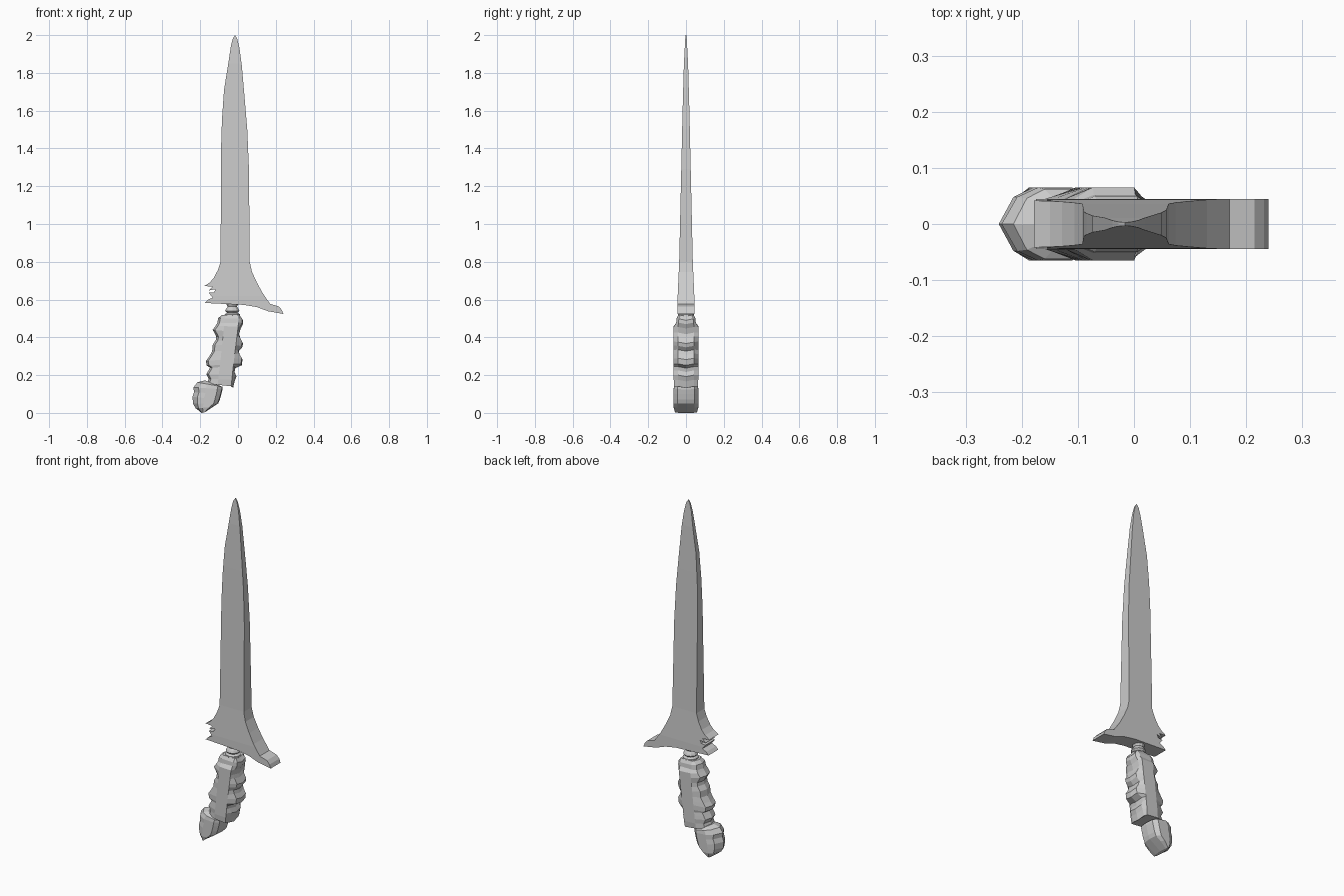
import bpy, bmesh
from mathutils import Vector


def finish(name, bm):
    bmesh.ops.recalc_face_normals(bm, faces=bm.faces)
    me = bpy.data.meshes.new(name)
    bm.to_mesh(me)
    bm.free()
    ob = bpy.data.objects.new(name, me)
    bpy.context.collection.objects.link(ob)
    return ob


def loft(name, rings):
    bm = bmesh.new()
    loops = [[bm.verts.new(p) for p in r] for r in rings]
    n = len(loops[0])
    for a, b in zip(loops, loops[1:]):
        for i in range(n):
            j = (i + 1) % n
            bm.faces.new((a[i], a[j], b[j], b[i]))
    bm.faces.new(loops[0])
    bm.faces.new(loops[-1])
    return finish(name, bm)


def lerp_table(t, table):
    for (a, va), (b, vb) in zip(table, table[1:]):
        if t <= b:
            return va + (vb - va) * max(0, (t - a) / (b - a))
    return table[-1][1]


# Blade with flared guard: flat outline, thickness tapering towards the tip
left = [(-.016, 2), (-.028, 1.98), (-.038, 1.94), (-.053, 1.84), (-.074, 1.71),
        (-.085, 1.55), (-.09, 1.39), (-.092, .80), (-.106, .757), (-.128, .715),
        (-.15, .69), (-.178, .672), (-.135, .668), (-.155, .648), (-.118, .655),
        (-.128, .638), (-.155, .636), (-.135, .61), (-.16, .598), (-.175, .582)]
right = [(.03, .572), (.10, .56), (.16, .538), (.24, .524), (.232, .545), (.215, .564),
         (.17, .577), (.13, .635), (.10, .69), (.074, .747), (.062, .80), (.058, 1.29),
         (.049, 1.5), (.034, 1.68), (.02, 1.84), (.008, 1.93), (-.004, 1.98)]
taper = [(.52, .045), (.62, .044), (.8, .036), (1.2, .027), (1.6, .018), (1.85, .011), (2, .003)]
bm = bmesh.new()
face = bm.faces.new([bm.verts.new((x, -1, z)) for x, z in left + right])
ext = bmesh.ops.extrude_face_region(bm, geom=[face], use_keep_orig=True)
for v in ext["geom"]:
    if isinstance(v, bmesh.types.BMVert):
        v.co.y = 1
bmesh.ops.triangulate(bm, faces=[f for f in bm.faces if len(f.verts) > 4])
for z in (.62, .8, 1, 1.2, 1.4, 1.6, 1.75, 1.85, 1.95):
    bmesh.ops.bisect_plane(bm, geom=bm.verts[:] + bm.edges[:] + bm.faces[:], dist=1e-5,
                           plane_co=Vector((0, 0, z)), plane_no=Vector((0, 0, 1)))
for v in bm.verts:
    v.co.y *= lerp_table(v.co.z, taper)
finish("blade", bm)


# Ten-sided section: pointed back, wide flat cheeks, blunt chevron front
def section(xl, zl, xr, zr, f1, f2, hy, edge, point, chevron=0):
    def z(x):
        return zl + (zr - zl) * (x - xl) / (xr - xl)
    half = [(xl + point, edge), (f1, hy), (f2, hy), (xr - .004, edge * .95)]
    pts = [(xl, 0, zl)] + [(x, -y, z(x)) for x, y in half]
    pts.append((xr, 0, zr + chevron))
    return pts + [(x, y, z(x)) for x, y in reversed(half)]


# Grip with finger ridges: back x, back z, front x, front z, half depth
grip = [(-.085, .518, .012, .518, .04), (-.105, .502, .026, .498, .05),
        (-.11, .475, .026, .478, .052), (-.118, .462, .014, .455, .065),
        (-.134, .44, .006, .425, .065), (-.115, .405, .012, .405, .065),
        (-.118, .385, .027, .375, .065), (-.134, .36, .022, .355, .065),
        (-.137, .325, .004, .335, .065), (-.155, .295, .01, .315, .065),
        (-.17, .275, .024, .29, .065), (-.165, .25, .02, .26, .065),
        (-.148, .24, -.014, .245, .065), (-.158, .222, -.018, .225, .065),
        (-.168, .205, -.008, .20, .065), (-.155, .18, -.018, .175, .065),
        (-.165, .155, -.026, .14, .062)]
rings = []
for xl, zl, xr, zr, hy in grip:
    t = (.49 - (zl + zr) / 2) / .34
    f1, f2 = -.07 - .037 * t, .004 - .04 * t
    rings.append(section(xl, zl, xr, zr, f1, f2, hy, min(.045, hy * .8), .012, -.008))
loft("grip", rings)

# Pommel hooked towards the back
pommel = [(-.175, .172, -.10, .145, .045), (-.215, .162, -.082, .138, .062),
          (-.236, .135, -.082, .125, .065), (-.233, .11, -.088, .10, .065),
          (-.241, .085, -.096, .07, .065), (-.238, .05, -.105, .05, .065),
          (-.225, .025, -.135, .03, .065), (-.192, 0, -.175, .004, .058)]
rings = []
for xl, zl, xr, zr, hy in pommel:
    w = xr - xl
    rings.append(section(xl, zl, xr, zr, xl + w * .42, xl + w * .82, hy, hy * .74, w * .18))
loft("pommel", rings)

# Turned neck between grip and guard
bm = bmesh.new()
profile = [(.505, .045), (.522, .042), (.53, .03), (.54, .04), (.552, .034), (.562, .026), (.582, .036)]
circles = []
for z, r in profile:
    c = bmesh.ops.create_circle(bm, segments=10, radius=r)["verts"]
    for v in c:
        v.co += Vector((-.03, 0, z))
    circles.append([v.co.copy() for v in c])
bm.free()
loft("neck", circles)
